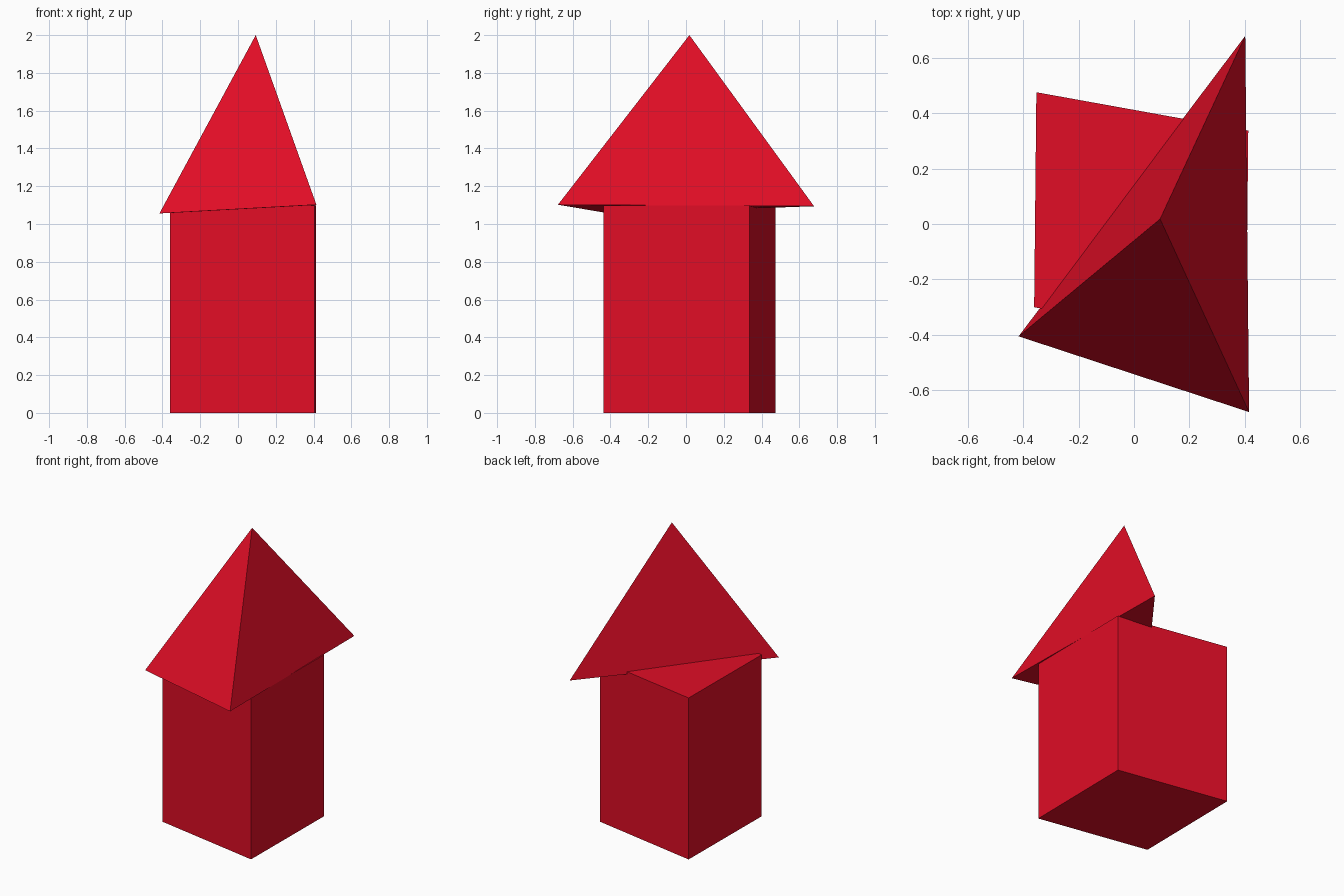
import bpy
import bmesh

default = bpy.data.objects.get("Cube")
if default:
    bpy.data.objects.remove(default, do_unlink=True)

# Single flat red
red = bpy.data.materials.new("red")
red.use_nodes = True
colour = (0.75, 0.004, 0.019, 1.0)
red.diffuse_color = colour
red.node_tree.nodes["Principled BSDF"].inputs["Base Color"].default_value = colour


def solid(name, base, top):
    """Closed solid: a base ring joined to a top ring, or to a single apex."""
    bm = bmesh.new()
    low = [bm.verts.new(p) for p in base]
    high = [bm.verts.new(p) for p in top]
    bm.faces.new(low)
    if len(high) > 2:
        bm.faces.new(high)
    for i in range(len(low)):
        j = (i + 1) % len(low)
        if len(high) == 1:
            bm.faces.new((low[i], low[j], high[0]))
        else:
            bm.faces.new((low[i], low[j], high[j], high[i]))
    bmesh.ops.recalc_face_normals(bm, faces=bm.faces)
    mesh = bpy.data.meshes.new(name)
    bm.to_mesh(mesh)
    bm.free()
    mesh.materials.append(red)
    obj = bpy.data.objects.new(name, mesh)
    bpy.context.scene.collection.objects.link(obj)
    return obj


# Four-sided tower, slightly skewed in plan
plan = [(-0.36, -0.30), (0.404, -0.437), (0.412, 0.337), (-0.352, 0.475)]
solid("tower_body", [(x, y, 0) for x, y in plan], [(x, y, 1.099) for x, y in plan])

# Three-sided roof, tilted and set across the tower top
eaves = [(-0.416, -0.405, 1.056), (0.415, -0.678, 1.102), (0.401, 0.678, 1.094)]
solid("roof", eaves, [(0.094, 0.018, 2.0)])
